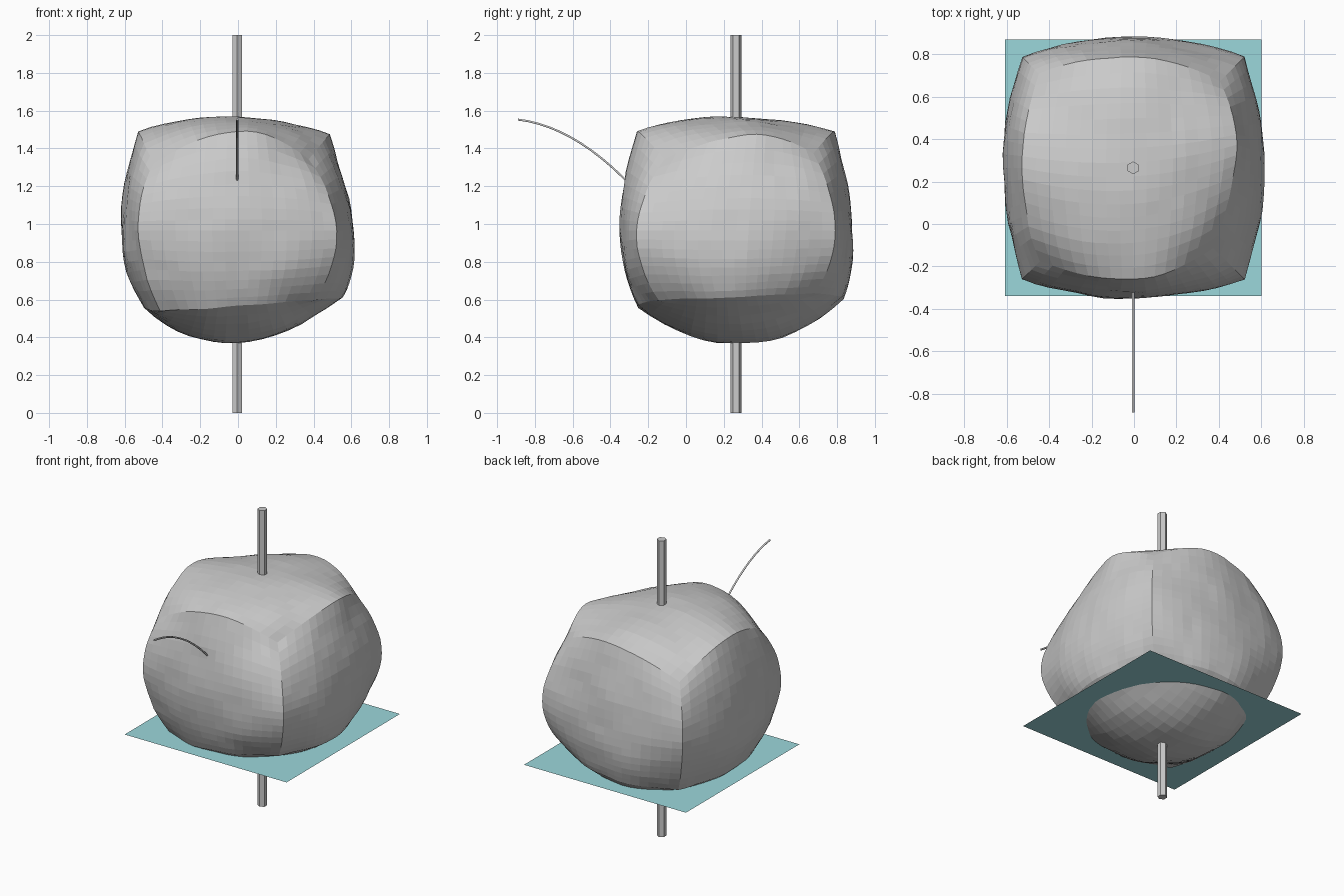
import bpy, bmesh
from itertools import product
from mathutils import Vector, noise

if "Cube" in bpy.data.objects:
    bpy.data.objects.remove(bpy.data.objects["Cube"])

CENTRE = Vector((-0.004, 0.265, 0.965))
REACH = {1: 0.615, 2: 0.525, 3: 0.41}  # face middles, edge middles, corners


def control_point(x, y, z):
    """Boulder lattice point for one side combination of a 3x3x3 lattice."""
    kind = abs(x) + abs(y) + abs(z)
    p = Vector((x, y, z)) * REACH.get(kind, 0)
    if z < 0 and kind > 1:  # undercut lower rim, tilted up to the right
        p.z = -0.38 + 0.03 * x + 0.02 * y
        if kind == 2:
            p.x += 0.03 * x * x
            p.y += 0.05 * (y + y * y) / 2
    if z and kind == 1:  # slightly flattened top and bottom
        p.z = 0.6 * z
        p.y = -0.04 * z
    if z > 0 and kind == 3:
        if x < 0:  # left shoulders pushed out and down
            p += Vector((-0.03, 0.03 * y, -0.055))
        elif y < 0:  # dented front right shoulder
            p *= 0.92
    if (x, y, z) == (1, 0, 1):
        p += Vector((-0.04, 0.06, -0.02))
    return p


def weight(t, side):
    """Quadratic blend weight of one lattice row."""
    return 1 - t * t if side == 0 else t * (t + side) / 2


def add_mesh(name, bm, location=(0, 0, 0)):
    mesh = bpy.data.meshes.new(name)
    bm.to_mesh(mesh)
    bm.free()
    ob = bpy.data.objects.new(name, mesh)
    ob.location = location
    bpy.context.collection.objects.link(ob)
    return ob


# Boulder: gridded cube bent through the lattice, then roughened
lattice = {key: control_point(*key) for key in product((-1, 0, 1), repeat=3)}
bm = bmesh.new()
bmesh.ops.create_cube(bm, size=2)
bmesh.ops.subdivide_edges(bm, edges=bm.edges[:], cuts=15, use_grid_fill=True)
for v in bm.verts:
    p = Vector()
    for key, point in lattice.items():
        w = 1
        for t, side in zip(v.co, key):
            w *= weight(t, side)
        p += w * point
    bump = noise.noise(p * 4) * 0.012 + noise.noise(p * 11) * 0.004
    v.co = CENTRE + p + p.normalized() * bump
bmesh.ops.recalc_face_normals(bm, faces=bm.faces[:])
add_mesh("boulder", bm)

# Hexagonal pole through the boulder
bm = bmesh.new()
bmesh.ops.create_cone(bm, cap_ends=True, segments=6, radius1=0.03, radius2=0.03, depth=2)
add_mesh("pole", bm, (CENTRE.x, CENTRE.y, 1))

# Horizontal level plane
bm = bmesh.new()
bmesh.ops.create_grid(bm, x_segments=1, y_segments=1, size=0.605)
plane = add_mesh("level_plane", bm, (CENTRE.x, CENTRE.y, 0.545))
teal = bpy.data.materials.new("teal")
teal.diffuse_color = (0.33, 0.68, 0.71, 1)
teal.use_nodes = True
teal.node_tree.nodes["Principled BSDF"].inputs["Base Color"].default_value = teal.diffuse_color
plane.data.materials.append(teal)

# Thin arched wire leaving the front
curve = bpy.data.curves.new("wire", "CURVE")
curve.dimensions = "3D"
curve.bevel_depth = 0.006
curve.bevel_resolution = 1
curve.use_fill_caps = True
spline = curve.splines.new("POLY")
spline.points.add(11)
for i, pt in enumerate(spline.points):
    t = 0.613 * i / 11
    pt.co = (CENTRE.x, t - 0.89, 1.553 - 0.118 * t - 0.778 * t * t, 1)
bpy.context.collection.objects.link(bpy.data.objects.new("wire", curve))
